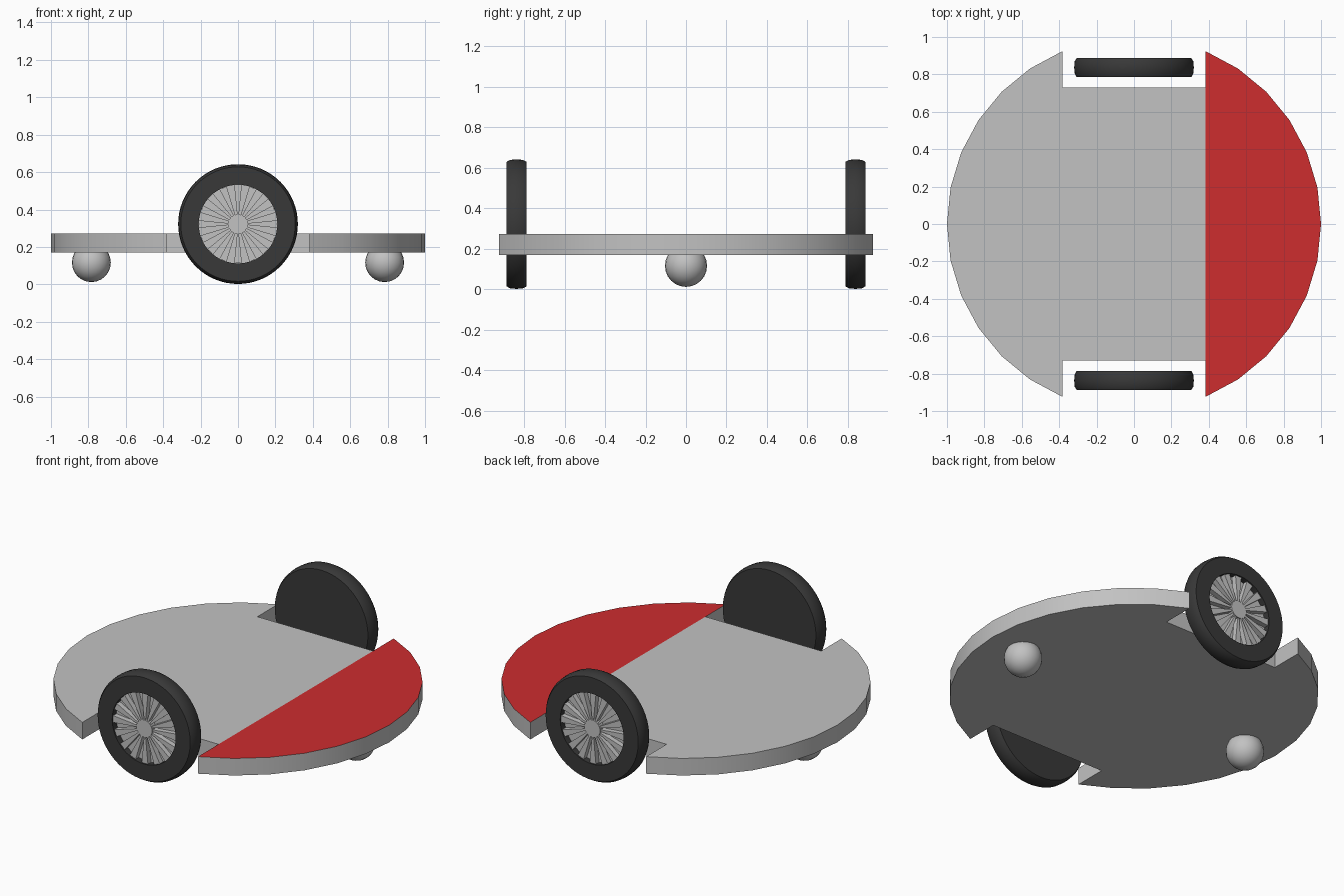
import bpy, bmesh, math
from math import sin, cos, pi

if "Cube" in bpy.data.objects:
    bpy.data.objects.remove(bpy.data.objects["Cube"])


def material(name, rgb):
    m = bpy.data.materials.new(name)
    m.diffuse_color = (*rgb, 1)
    m.use_nodes = True
    m.node_tree.nodes["Principled BSDF"].inputs["Base Color"].default_value = m.diffuse_color
    return m


GREY = material("light grey", (0.54, 0.54, 0.54))
RED = material("red", (0.61, 0.026, 0.028))
BLACK = material("tyre black", (0.04, 0.04, 0.04))


def finish(bm, name, mats, angle=30):
    bmesh.ops.recalc_face_normals(bm, faces=bm.faces[:])
    me = bpy.data.meshes.new(name)
    bm.to_mesh(me)
    bm.free()
    ob = bpy.data.objects.new(name, me)
    bpy.context.collection.objects.link(ob)
    for m in mats:
        me.materials.append(m)
    bpy.ops.object.select_all(action='DESELECT')
    ob.select_set(True)
    bpy.context.view_layer.objects.active = ob
    bpy.ops.object.shade_smooth_by_angle(angle=math.radians(angle))
    return ob


def lathe(bm, profile, n):
    """Spin (radius, y) points around the y axis; radius 0 makes a pole."""
    rings = []
    for r, y in profile:
        if r == 0:
            rings.append([bm.verts.new((0, y, 0))] * n)
        else:
            rings.append([bm.verts.new((r * cos(2 * pi * i / n), y, r * sin(2 * pi * i / n)))
                          for i in range(n)])
    for a, b in zip(rings, rings[1:]):
        for i in range(n):
            j = (i + 1) % n
            quad = list(dict.fromkeys((a[i], a[j], b[j], b[i])))
            bm.faces.new(quad)


# Body: 32-sided disc with two wheel notches and a red top segment
Z0, Z1, NOTCH_X, NOTCH_Y = 0.17, 0.272, cos(pi * 3 / 8), 0.73
right = [(cos(k * pi / 16), sin(k * pi / 16)) for k in range(-6, 7)]
left = [(cos(k * pi / 16), sin(k * pi / 16)) for k in range(10, 23)]
outline = (right + [(NOTCH_X, NOTCH_Y), (-NOTCH_X, NOTCH_Y)]
           + left + [(-NOTCH_X, -NOTCH_Y), (NOTCH_X, -NOTCH_Y)])
bm = bmesh.new()
top = [bm.verts.new((x, y, Z1)) for x, y in outline]
low = [bm.verts.new((x, y, Z0)) for x, y in outline]
n, nr = len(outline), len(right)
for i in range(n):
    j = (i + 1) % n
    bm.faces.new((low[i], low[j], top[j], top[i]))
bm.faces.new(low[::-1])
bm.faces.new(top[nr:])
bm.faces.new(top[:nr + 1] + [top[-1]]).material_index = 1
finish(bm, "body", [GREY, RED])

# Wheels: tyre with closed inner side, recessed rim, raised spokes and hub
R_RIM, Y_IN, Y_OUT, Y_DISH, Y_SPOKE, WHEEL_Z = 0.21, -0.787, -0.888, -0.85, -0.88, 0.322
for side, turn in (("front", 0), ("back", pi)):
    parts = []
    bm = bmesh.new()
    lathe(bm, [(0, Y_IN), (0.308, Y_IN), (0.317, -0.805), (0.32, -0.8375), (0.317, -0.87),
               (0.306, Y_OUT), (R_RIM, Y_OUT), (R_RIM, Y_DISH + 0.005), (0, Y_DISH + 0.005)], 64)
    parts.append(finish(bm, side + "_tyre", [BLACK]))

    bm = bmesh.new()
    lathe(bm, [(0, Y_DISH + 0.004), (R_RIM, Y_DISH + 0.004), (R_RIM, Y_DISH), (0, Y_DISH)], 64)
    parts.append(finish(bm, side + "_rim", [GREY]))

    bm = bmesh.new()
    for s in range(16):
        a0, a1 = (s - 0.25) * pi / 8, (s + 0.25) * pi / 8
        flat = [(r * cos(a), r * sin(a)) for r, a in
                ((0.04, a0), (R_RIM, a0), (R_RIM, a1), (0.04, a1))]
        f = [bm.verts.new((x, Y_SPOKE, z)) for x, z in flat]
        b = [bm.verts.new((x, Y_DISH + 0.002, z)) for x, z in flat]
        bm.faces.new(f)
        bm.faces.new(b[::-1])
        for i in range(4):
            j = (i + 1) % 4
            bm.faces.new((f[i], b[i], b[j], f[j]))
    parts.append(finish(bm, side + "_spokes", [GREY]))

    bm = bmesh.new()
    lathe(bm, [(0, Y_DISH + 0.002), (0.052, Y_DISH + 0.002), (0.052, -0.885), (0, -0.885)], 32)
    parts.append(finish(bm, side + "_hub", [GREY]))

    for ob in parts:
        ob.location.z = WHEEL_Z
        ob.rotation_euler.z = turn

# Ball casters under each end
for name, x in (("left_caster_ball", -0.784), ("right_caster_ball", 0.784)):
    bm = bmesh.new()
    bmesh.ops.create_uvsphere(bm, u_segments=24, v_segments=12, radius=0.104)
    finish(bm, name, [GREY], 60).location = (x, 0, 0.116)
